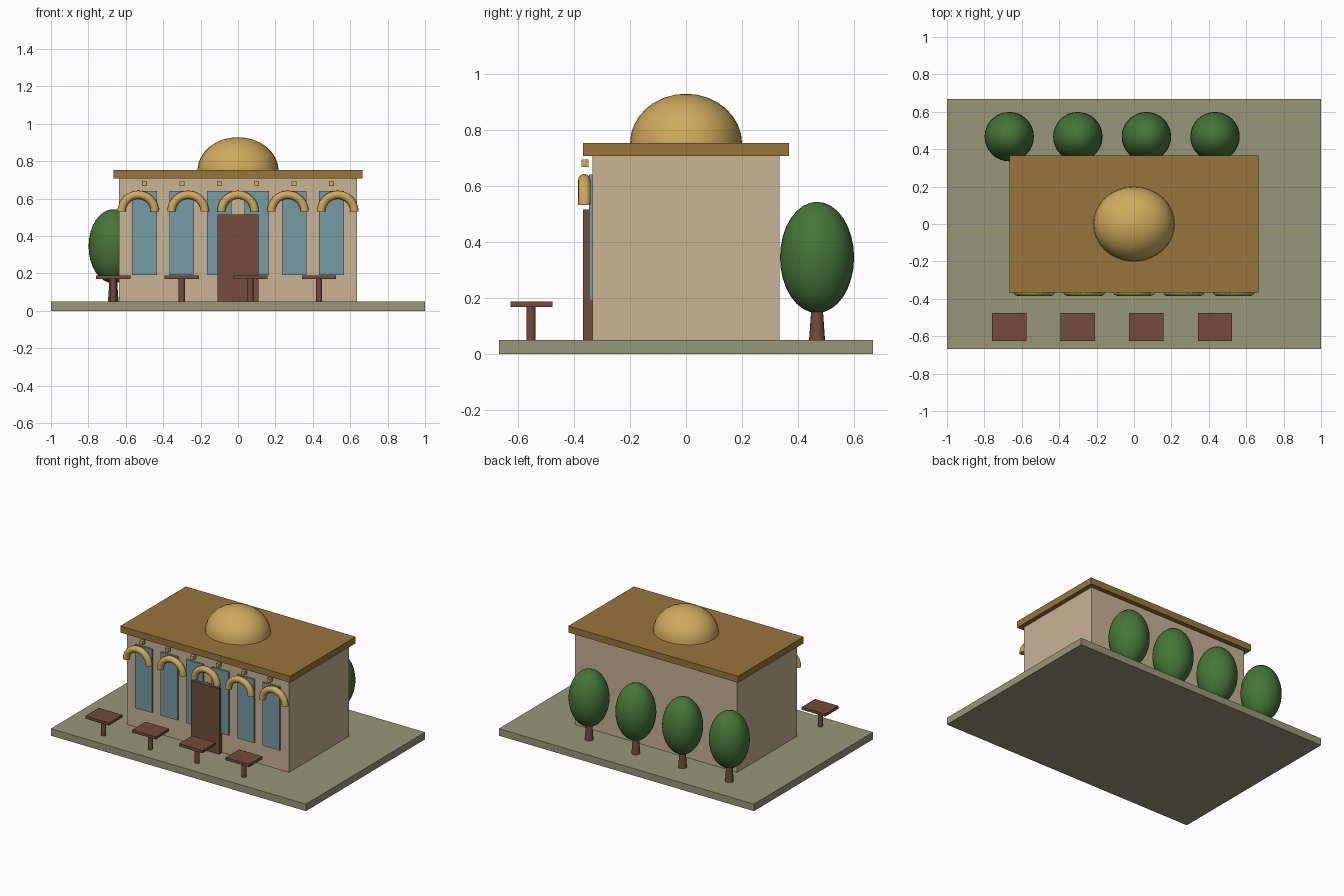
import bpy, bmesh, math
from mathutils import Matrix, Vector

if "Cube" in bpy.data.objects:
    bpy.data.objects.remove(bpy.data.objects["Cube"])


def material(name, rgb):
    m = bpy.data.materials.new(name)
    m.diffuse_color = [(c / 255) ** 2.2 for c in rgb] + [1]
    m.use_nodes = True
    m.node_tree.nodes["Principled BSDF"].inputs["Base Color"].default_value = m.diffuse_color
    return m


STONE = material("stone", (199, 177, 146))
ROOF = material("roof", (150, 118, 62))
GOLD = material("gold", (205, 168, 92))
GLASS = material("glass", (118, 153, 162))
WOOD = material("wood", (115, 78, 62))
LEAF = material("leaf", (72, 118, 60))
PAVING = material("paving", (150, 150, 120))


def finish(bm, name, mat, smooth=False):
    bmesh.ops.recalc_face_normals(bm, faces=bm.faces[:])
    me = bpy.data.meshes.new(name)
    bm.to_mesh(me)
    bm.free()
    me.materials.append(mat)
    ob = bpy.data.objects.new(name, me)
    bpy.context.collection.objects.link(ob)
    if smooth:
        bpy.ops.object.select_all(action='DESELECT')
        ob.select_set(True)
        bpy.context.view_layer.objects.active = ob
        bpy.ops.object.shade_smooth_by_angle(angle=math.radians(40))
    return ob


def box(name, lo, hi, mat):
    lo, hi = Vector(lo), Vector(hi)
    bm = bmesh.new()
    bmesh.ops.create_cube(bm, size=1, matrix=Matrix.Translation((lo + hi) / 2)
                          @ Matrix.Diagonal((*(hi - lo), 1)))
    return finish(bm, name, mat)


def post(name, x, y, z0, z1, r0, r1, mat):
    bm = bmesh.new()
    bmesh.ops.create_cone(bm, cap_ends=True, segments=16, radius1=r0, radius2=r1,
                          depth=z1 - z0, matrix=Matrix.Translation((x, y, (z0 + z1) / 2)))
    return finish(bm, name, mat, True)


def ellipsoid(name, centre, radii, mat, half=False):
    bm = bmesh.new()
    bmesh.ops.create_uvsphere(bm, u_segments=32, v_segments=16, radius=1)
    if half:
        cut = bmesh.ops.bisect_plane(bm, geom=bm.verts[:] + bm.edges[:] + bm.faces[:],
                                     plane_co=(0, 0, 0), plane_no=(0, 0, 1), clear_inner=True)
        rim = [e for e in bm.edges if e.is_boundary]
        bmesh.ops.edgeloop_fill(bm, edges=rim)
    bmesh.ops.transform(bm, verts=bm.verts[:], matrix=Matrix.Translation(centre)
                        @ Matrix.Diagonal((*radii, 1)))
    return finish(bm, name, mat, True)


def arch(name, x, y, z, R, r, mat, steps=24, sides=16):
    # half ring standing upright, ends capped
    bm = bmesh.new()
    rings = []
    for i in range(steps + 1):
        a = math.pi * i / steps
        ring = []
        for j in range(sides):
            b = 2 * math.pi * j / sides
            d = R + r * math.cos(b)
            ring.append(bm.verts.new((x + d * math.cos(a), y + r * math.sin(b),
                                      z + d * math.sin(a))))
        rings.append(ring)
    for p, q in zip(rings, rings[1:]):
        for j in range(sides):
            k = (j + 1) % sides
            bm.faces.new((p[j], p[k], q[k], q[j]))
    bm.faces.new(rings[0])
    bm.faces.new(rings[-1])
    return finish(bm, name, mat, True)


# Ground slab, building, roof and dome
box("courtyard_slab", (-1, -0.667, 0), (1, 0.667, 0.05), PAVING)
box("building_walls", (-0.635, -0.334, 0.05), (0.635, 0.334, 0.706), STONE)
box("roof_slab", (-0.666, -0.367, 0.706), (0.666, 0.367, 0.752), ROOF)
ellipsoid("dome", (0, 0, 0.75), (0.217, 0.2, 0.178), GOLD, half=True)

# Door
box("door", (-0.11, -0.367, 0.05), (0.11, -0.334, 0.515), WOOD)

# Windows with a small block above each
for i in range(6):
    x = -0.5 + 0.2 * i
    box(f"window_{i + 1}", (x - 0.066, -0.345, 0.19), (x + 0.066, -0.325, 0.64), GLASS)
    box(f"cornice_block_{i + 1}", (x - 0.013, -0.373, 0.667), (x + 0.013, -0.347, 0.693), GOLD)

# Arches across the front
for i in range(5):
    arch(f"arch_{i + 1}", (i - 2) * 0.2667, -0.362, 0.531, 0.089, 0.0222, GOLD)

# Tables in front, trees behind
for i in range(4):
    x = -0.667 + 0.3667 * i
    box(f"table_top_{i + 1}", (x - 0.092, -0.625, 0.169), (x + 0.092, -0.475, 0.188), WOOD)
    post(f"table_leg_{i + 1}", x, -0.552, 0.05, 0.17, 0.0165, 0.0165, WOOD)
    post(f"tree_trunk_{i + 1}", x, 0.467, 0.05, 0.183, 0.0285, 0.019, WOOD)
    ellipsoid(f"tree_crown_{i + 1}", (x, 0.467, 0.345), (0.132, 0.132, 0.198), LEAF)
